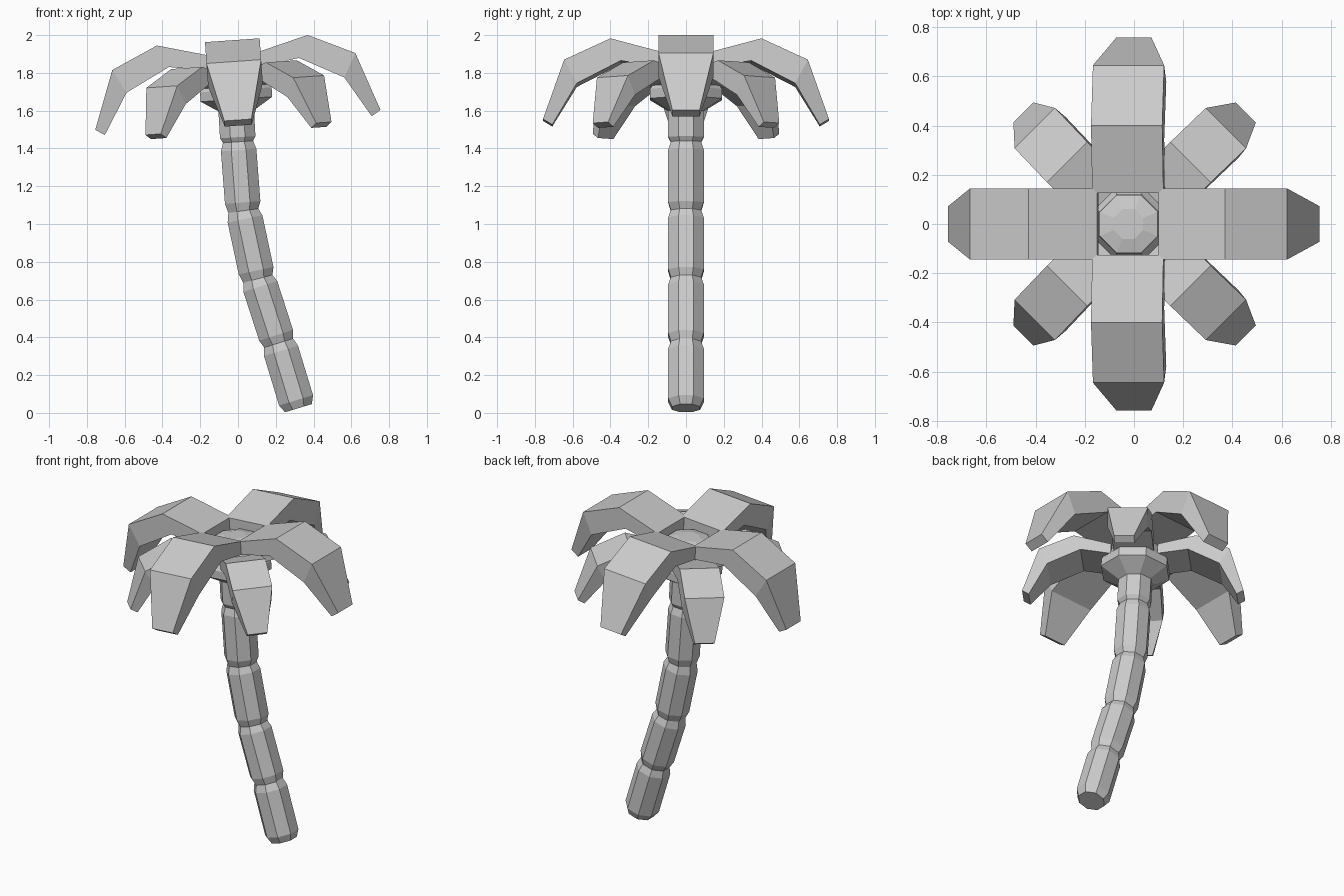
import bpy, bmesh, math
from mathutils import Vector, Matrix

if "Cube" in bpy.data.objects:
    bpy.data.objects.remove(bpy.data.objects["Cube"])

SIDES = 8


def finish(name, bm):
    bmesh.ops.recalc_face_normals(bm, faces=bm.faces)
    me = bpy.data.meshes.new(name)
    bm.to_mesh(me)
    bm.free()
    ob = bpy.data.objects.new(name, me)
    bpy.context.collection.objects.link(ob)
    return ob


def loft(name, rings):
    """Skin a list of equal-length point rings and cap both ends."""
    bm = bmesh.new()
    loops = [[bm.verts.new(p) for p in r] for r in rings]
    n = len(loops[0])
    for a, b in zip(loops, loops[1:]):
        for i in range(n):
            j = (i + 1) % n
            bm.faces.new((a[i], a[j], b[j], b[i]))
    bm.faces.new(loops[0])
    bm.faces.new(loops[-1])
    return finish(name, bm)


def ring(center, radius, lean):
    """Octagon leaning sideways around the y axis."""
    rot = Matrix.Rotation(lean, 3, 'Y')
    r = radius / math.cos(math.pi / SIDES)
    return [Vector(center) + rot @ Vector((r * math.cos(a), r * math.sin(a), 0))
            for a in ((i + 0.5) * 2 * math.pi / SIDES for i in range(SIDES))]


# Trunk: bulging segments between narrow joints along a leaning path
joints = [Vector(p) for p in ((0.32, 0, 0.025), (0.215, 0, 0.37), (0.105, 0, 0.71),
                              (0.028, 0, 1.07), (0.0, 0, 1.435), (-0.012, 0, 1.64))]
leans = [math.atan2((b - a).x, (b - a).z) for a, b in zip(joints, joints[1:])]
rings = [ring(joints[0], 0.074, leans[0])]
for k, (a, b) in enumerate(zip(joints, joints[1:])):
    for t in (0.12, 0.88):
        rings.append(ring(a.lerp(b, t), 0.094, leans[k]))
    nxt = leans[min(k + 1, len(leans) - 1)]
    rings.append(ring(b, 0.08, (leans[k] + nxt) / 2))
loft("trunk", rings)

# The whole crown tilts with the trunk top
tilt = math.radians(-4)
crown = Matrix.Translation((-0.025, 0, 1.9)) @ Matrix.Rotation(tilt, 4, 'Y')

# Crown core: flared collar with a shallow dome on top
core_profile = ((0.08, -0.31), (0.19, -0.24), (0.19, -0.19),
                (0.122, -0.08), (0.118, -0.05), (0.06, -0.035))
core = loft("crown_core", [ring((0, 0, z), r, 0) for r, z in core_profile])
core.data.transform(crown)

# Leaf cross-sections: top (r, z), underside (r, z), half width
leaf = (((0.125, 0.0), (0.125, -0.08), 0.145),
        ((0.40, 0.073), (0.345, -0.045), 0.145),
        ((0.645, -0.04), (0.578, -0.165), 0.145),
        ((0.757, -0.35), (0.708, -0.38), 0.072))


def make_leaf(name, angle, scale, shift, drop):
    rings = []
    for (rt, zt), (rb, zb), w in leaf:
        rt, rb = rt * scale + shift, rb * scale + shift
        zt, zb, w = zt * scale + drop, zb * scale + drop, w * scale
        rings.append([Vector(p) for p in ((rt, -w, zt), (rt, w, zt),
                                          (rb, w, zb), (rb, -w, zb))])
    ob = loft(name, rings)
    ob.data.transform(crown @ Matrix.Rotation(angle, 4, 'Z'))


# Four large leaves on the axes, four smaller ones lower on the diagonals
for i in range(4):
    make_leaf(f"large_leaf_{i + 1}", i * math.pi / 2, 1.0, 0.0, 0.0)
    make_leaf(f"small_leaf_{i + 1}", (i + 0.5) * math.pi / 2, 0.8, 0.035, -0.115)
